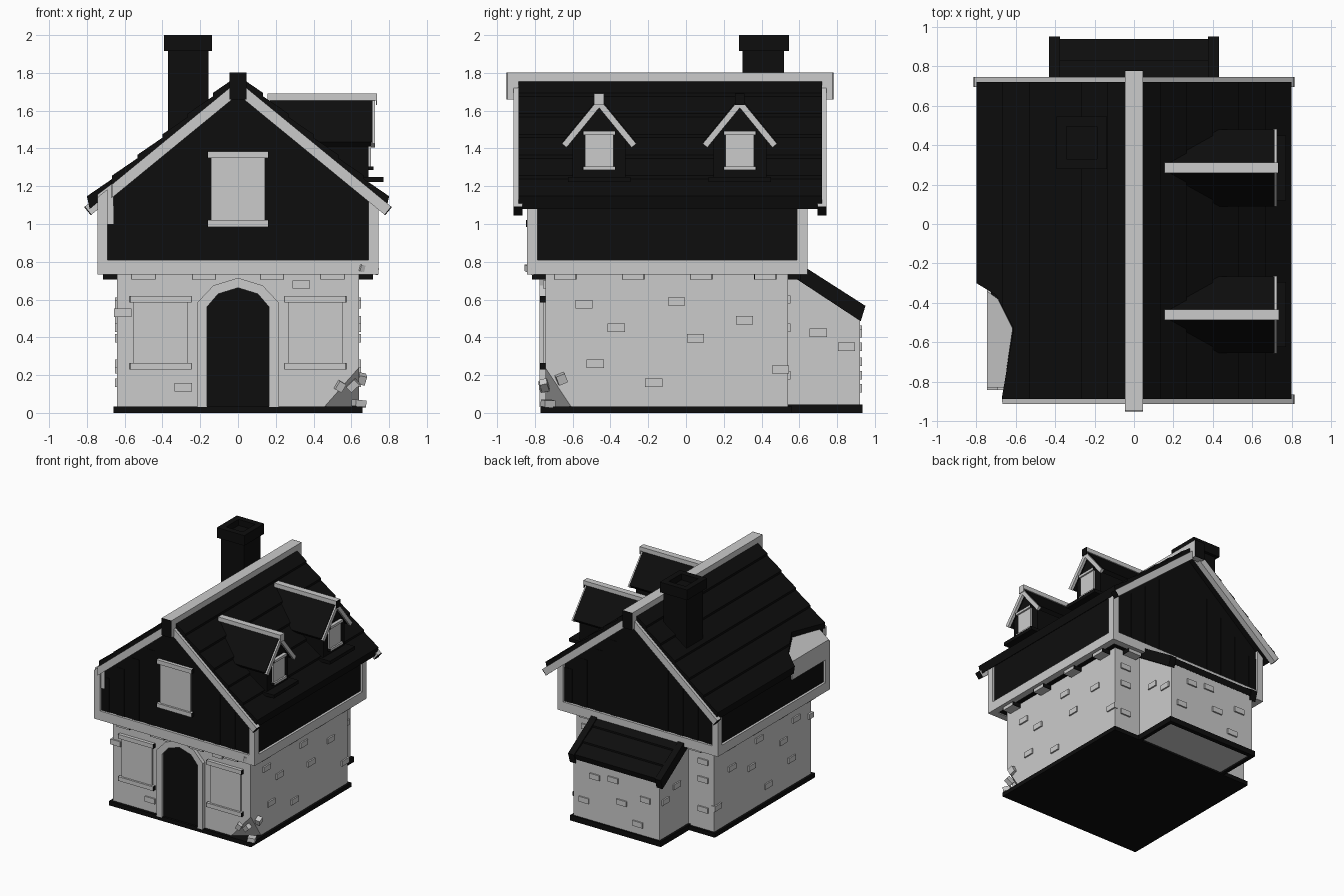
import bpy, bmesh, math, random
from mathutils import Vector, Euler

if "Cube" in bpy.data.objects:
    bpy.data.objects.remove(bpy.data.objects["Cube"])

random.seed(4)
black = bpy.data.materials.new("dark")
black.diffuse_color = (0.004, 0.004, 0.004, 1)
black.use_nodes = True
black.node_tree.nodes["Principled BSDF"].inputs["Base Color"].default_value = black.diffuse_color


def finish(name, bm, mat=None):
    bmesh.ops.recalc_face_normals(bm, faces=bm.faces)
    me = bpy.data.meshes.new(name)
    bm.to_mesh(me)
    bm.free()
    ob = bpy.data.objects.new(name, me)
    bpy.context.collection.objects.link(ob)
    if mat:
        me.materials.append(mat)
    return ob


def prism(name, pts, axis, a, b, mat=None, cut=None):
    """Extrude a 2D outline along an axis; cut = (point, normal) slices a corner off."""
    put = {'x': lambda p, t: (t, p[0], p[1]), 'y': lambda p, t: (p[0], t, p[1]),
           'z': lambda p, t: (p[0], p[1], t)}[axis]
    bm = bmesh.new()
    lo = [bm.verts.new(put(p, a)) for p in pts]
    hi = [bm.verts.new(put(p, b)) for p in pts]
    bm.faces.new(lo)
    bm.faces.new(hi)
    n = len(pts)
    for i in range(n):
        j = (i + 1) % n
        bm.faces.new((lo[i], lo[j], hi[j], hi[i]))
    if cut:
        r = bmesh.ops.bisect_plane(bm, geom=bm.verts[:] + bm.edges[:] + bm.faces[:],
                                   plane_co=cut[0], plane_no=cut[1], clear_outer=True)
        bmesh.ops.holes_fill(bm, edges=[e for e in r['geom_cut'] if isinstance(e, bmesh.types.BMEdge)])
    return finish(name, bm, mat)


def box(name, x, y, z, mat=None, cut=None):
    return prism(name, [(x[0], y[0]), (x[1], y[0]), (x[1], y[1]), (x[0], y[1])], 'z', *z, mat, cut)


def beam(name, x, y, z, axis):
    """Grey beam with dark end grain along x or y."""
    box(name, x, y, z)
    r = x if axis == 'x' else y
    for e, s in ((r[0], -1), (r[1], 1)):
        end = sorted((e, e + s * 0.004))
        box(name + "_end", end if axis == 'x' else x, end if axis == 'y' else y, z, black)


def chunk(name, c, s, rot):
    bm = bmesh.new()
    bmesh.ops.create_cube(bm, size=1)
    m = Euler(rot).to_matrix()
    for v in bm.verts:
        v.co = m @ Vector([v.co[i] * s[i] for i in range(3)]) + Vector(c)
    finish(name, bm)


# ground floor with a broken front right corner
P = [Vector(p) for p in ((0.46, -0.745, 0.035), (0.64, -0.61, 0.035), (0.64, -0.745, 0.24))]
no = (P[1] - P[0]).cross(P[2] - P[0])
if no.dot(Vector((1, -1, 0))) < 0:
    no.negate()
box("ground_floor", (-0.64, 0.64), (-0.745, 0.54), (0.03, 0.75), cut=(P[0], no))
box("plinth", (-0.66, 0.66), (-0.77, 0.56), (0, 0.035), black)
for c, s, r in (((0.54, -0.755, 0.14), (0.04, 0.04, 0.05), (0.2, 0.5, 0.3)),
                ((0.655, -0.66, 0.18), (0.04, 0.05, 0.05), (0.4, 0.2, 0.2)),
                ((0.61, -0.75, 0.145), (0.04, 0.04, 0.06), (0.3, 0.8, 0.1)),
                ((0.64, -0.73, 0.05), (0.06, 0.06, 0.035), (0, 0.1, 0.4)),
                ((0.66, -0.82, 0.765), (0.05, 0.05, 0.035), (0.1, 0.2, 0.5)),
                ((0.71, -0.80, 0.755), (0.06, 0.05, 0.035), (0.2, 0.1, 0.2))):
    chunk("rubble", c, s, r)

# protruding wall bricks
bw, bh, pr = 0.046, 0.022, 0.012
side = [(-0.54, .575), (-.37, .45), (-.05, .59), (.05, .395), (.31, .49), (-.48, .26), (-.17, .16), (.5, .23)]
for s in (-1, 1):
    for y, z in side:
        box("side_brick", sorted((s * 0.62, s * (0.64 + pr))), (y - bw, y + bw), (z - bh, z + bh))
    for y, z in ((0.70, .425), (0.85, .35)):
        box("annex_brick", sorted((s * 0.38, s * (0.40 + pr))), (y - bw, y + bw), (z - bh, z + bh))
    for z in (0.2, 0.45, 0.6):
        box("back_brick", (s * .54 - bw, s * .54 + bw), (0.5, 0.54 + pr), (z - bh, z + bh))
for x, z in ((-.61, .53), (.335, .68), (-.29, .135)):
    box("front_brick", (x - bw, x + bw), (-0.745 - pr, -0.7), (z - bh, z + bh))
for x, z in ((-.27, .35), (-.05, .27), (.2, .42), (.3, .2), (-.2, .13), (.03, .44)):
    box("annex_back_brick", (x - bw, x + bw), (0.9, 0.92 + pr), (z - bh, z + bh))

# corbels under the overhang
for x in (-0.5, -0.18, 0.18, 0.5):
    beam("front_corbel", (x - .06, x + .06), (-0.815, -0.7), (0.705, 0.74), 'x')
    if abs(x) > 0.45:
        beam("back_corbel", (x - .06, x + .06), (0.5, 0.61), (0.705, 0.74), 'x')
for s in (-1, 1):
    for y in (-0.64, -0.28, 0.08, 0.42):
        beam("side_corbel", sorted((s * 0.6, s * 0.715)), (y - .055, y + .055), (0.705, 0.74), 'y')

# arched door with surround
outer = [(-.215, .03), (-.215, .585), (-.13, .675), (0, .715), (.13, .675), (.215, .585), (.215, .03)]
inner = [(.165, .03), (.165, .56), (.105, .63), (0, .662), (-.105, .63), (-.165, .56), (-.165, .03)]
prism("door_surround", outer + inner, 'y', -0.775, -0.72)
prism("door", inner, 'y', -0.752, -0.73, black)


def window(name, cx, w, z0, z1, y):
    box(name + "_panel", (cx - w, cx + w), (y - 0.012, y + 0.03), (z0, z1))
    for z in (z0, z1 - 0.035):
        beam(name + "_rail", (cx - w - .018, cx + w + .018), (y - 0.028, y + 0.02), (z, z + 0.035), 'x')


for s in (-1, 1):
    window("front_shutter", s * 0.41, 0.142, 0.23, 0.62, -0.745)
window("gable_window", 0, 0.142, 0.985, 1.385, -0.82)

# upper storey infill and timber frame
prism("upper_storey", [(-.725, .74), (.725, .74), (.725, 1.15), (0, 1.745), (-.725, 1.15)],
      'y', -0.82, 0.62, black)
X, Y0, Y1 = 0.745, -0.842, 0.642
box("sill_front", (-X, X), (Y0, Y0 + .055), (0.732, 0.81))
box("sill_back", (-X, X), (Y1 - .055, Y1), (0.732, 0.81))
for s in (-1, 1):
    box("sill_side", sorted((s * (X - .055), s * X)), (Y0, Y1), (0.732, 0.81))
    for y in (Y0, Y1 - .055):
        prism("corner_post", [(s * .69, .75), (s * X, .75), (s * X, 1.14), (s * .69, 1.185)], 'y', y, y + .055)
    # shallow vertical gable boards
    for x in (0.2, 0.34, 0.48, 0.62):
        for y in (-0.824, 0.62):
            box("gable_board", sorted((s * x, s * (x + .07))), (y, y + .004), (.81, 1.66 - .82 * (x + .07)), black)

# broken eave cutter
hole = [(-.95, -.29), (-.8, -.3), (-.7, -.36), (-.61, -.53), (-.67, -.88), (-.66, -1), (-.95, -1)]
cutter = prism("eave_cutter", hole, 'z', 0.9, 1.6)
cutter.hide_render = True
cutter.hide_viewport = True


def break_eave(ob):
    m = ob.modifiers.new("broken", 'BOOLEAN')
    m.operation, m.solver, m.object = 'DIFFERENCE', 'EXACT', cutter


prism("broken_eave_filling", [(-.745, -.83), (-.66, -.83), (-.615, -.53), (-.69, -.38), (-.745, -.34)],
      'z', 1.0, 1.3, cut=((-.745, 0, 1.155), (-0.75, 0, 1)))

# stepped plank roof, barge boards
N = 6
for s in (-1, 1):
    prof = []
    for k in range(N):
        a, b = 0.8 * k / N, 0.8 * (k + 1) / N
        prof += [(s * a, 1.785 - .82 * a), (s * b, 1.803 - .82 * b)]
    prof += [(s * .785, 1.735 - .82 * .8), (0, 1.735)]
    roof = prism("roof_slope", prof, 'y', -0.888, 0.72, black)
    boards = [roof]
    for y0, y1 in ((-0.912, -0.865), (0.695, 0.745)):
        b = [prism("barge_board", [(0, 1.757), (s * .81, 1.093), (s * .775, 1.05), (0, 1.685)], 'y', y0, y1),
             prism("barge_end", [(s * .81, 1.093), (s * .814, 1.089), (s * .779, 1.046), (s * .775, 1.05)],
                   'y', y0, y1, black)]
        if y0 < 0:
            boards += b
    if s < 0:
        for o in boards:
            break_eave(o)

# ridge beam with dark ends
box("ridge_beam", (-.045, .045), (-0.945, 0.775), (1.725, 1.803))
for y, d in ((-0.945, 1), (0.775, -1)):
    box("ridge_drop", (-.045, .045), sorted((y, y + d * .055)), (1.66, 1.75))
    box("ridge_end", (-.0455, .0455), sorted((y, y - d * .005)), (1.66, 1.803), black)

# chimney with hollow cap
box("chimney", (-.37, -.155), (0.30, 0.52), (1.3, 1.95), black)
x0, x1, y0, y1 = -.392, -.138, .28, .545
for xr, yr in (((x0, x0 + .05), (y0, y1)), ((x1 - .05, x1), (y0, y1)),
               ((x0 + .05, x1 - .05), (y0, y0 + .05)), ((x0 + .05, x1 - .05), (y1 - .05, y1))):
    box("chimney_cap", xr, yr, (1.915, 2.0), black)

# dormers on the right slope
for c in (-0.46, 0.285):
    prism("dormer_wall", [(c - .14, 1.2), (c + .14, 1.2), (c + .14, 1.45), (c, 1.63), (c - .14, 1.45)],
          'x', 0.45, 0.69, black)
    for s in (-1, 1):
        prism("dormer_roof", [(c, 1.675), (c + s * .195, 1.435), (c + s * .175, 1.41), (c, 1.63)],
              'x', 0.17, 0.712, black)
        prism("dormer_barge", [(c, 1.665), (c + s * .197, 1.425), (c + s * .172, 1.405), (c, 1.615)],
              'x', 0.705, 0.725)
    box("dormer_ridge", (0.155, 0.73), (c - .026, c + .026), (1.655, 1.69))
    box("dormer_ridge_end", (0.73, 0.735), (c - .026, c + .026), (1.63, 1.69), None if c < 0 else black)
    box("dormer_sill", (0.6, 0.77), (c - .165, c + .165), (1.222, 1.25), black)
    box("dormer_window", (0.68, 0.705), (c - .076, c + .076), (1.285, 1.49))
    for z in (1.285, 1.472):
        beam("dormer_window_rail", (0.68, 0.718), (c - .083, c + .083), (z, z + .02), 'y')

# rear lean-to
top = lambda y: 0.765 - 0.64 * (y - 0.64)
prism("annex_walls", [(.5, .015), (.92, .015), (.92, top(.92) - .05), (.5, top(.5) - .05)], 'x', -.4, .4)
box("annex_plinth_back", (-.42, .42), (.9, .935), (0, .045), black)
for s in (-1, 1):
    box("annex_plinth_side", sorted((s * .39, s * .42)), (.54, .92), (0, .045), black)
    prism("annex_barge", [(.5, top(.5)), (.95, top(.95)), (.925, .485), (.5, top(.5) - .09)],
          'x', s * .375, s * .43, black)
rows = [(.5, top(.5) - .02), (.70, top(.70) - .008), (.70, top(.70) - .022), (.83, top(.83) - .008),
        (.83, top(.83) - .022), (.938, top(.938) - .008), (.925, top(.93) - .06), (.5, top(.5) - .07)]
prism("annex_roof", rows, 'x', -.4, .4, black)
